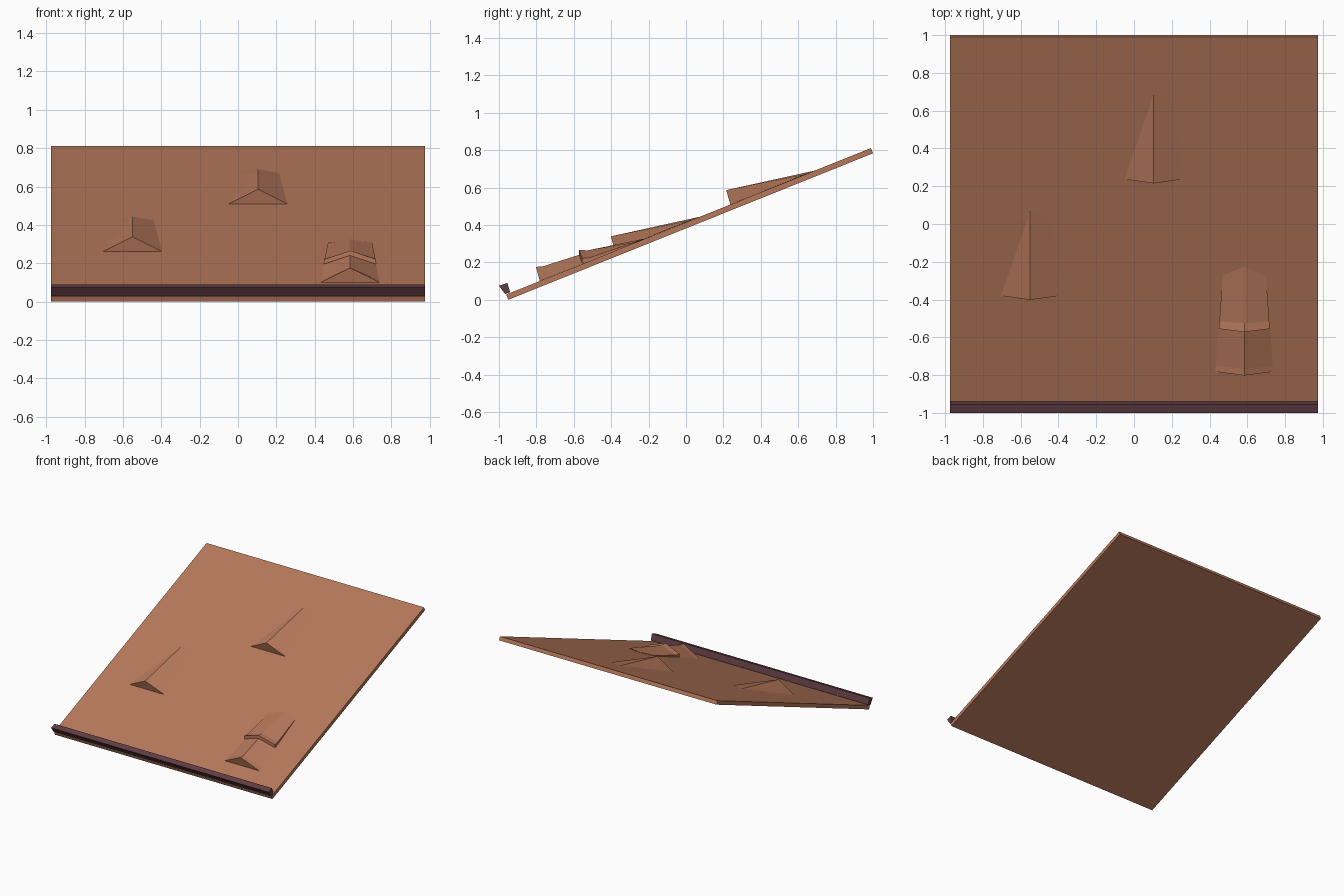
import bpy

cube = bpy.data.objects.get("Cube")
if cube:
    bpy.data.objects.remove(cube, do_unlink=True)


def material(name, rgb):
    m = bpy.data.materials.new(name)
    m.use_nodes = True
    m.diffuse_color = (*rgb, 1)
    m.node_tree.nodes["Principled BSDF"].inputs["Base Color"].default_value = (*rgb, 1)
    return m


TERRACOTTA = material("terracotta", (0.47, 0.19, 0.105))
DARK_PLUM = material("dark plum", (0.12, 0.048, 0.058))
HALF_WIDTH = 0.974


def mesh_object(name, verts, faces, mat):
    me = bpy.data.meshes.new(name)
    me.from_pydata(verts, [], faces)
    me.materials.append(mat)
    ob = bpy.data.objects.new(name, me)
    bpy.context.collection.objects.link(ob)
    return ob


def loft(name, sections, mat):
    """Closed solid through cross-sections with equal point counts."""
    n = len(sections[0])
    verts = [p for s in sections for p in s]
    faces = [tuple(range(n)), tuple(reversed(range(len(verts) - n, len(verts))))]
    for k in range(len(sections) - 1):
        for i in range(n):
            j = (i + 1) % n
            faces.append((k * n + j, k * n + i, (k + 1) * n + i, (k + 1) * n + j))
    return mesh_object(name, verts, faces, mat)


def extrude_x(name, profile, mat):
    ends = [[(x, y, z) for y, z in profile] for x in (-HALF_WIDTH, HALF_WIDTH)]
    return loft(name, ends, mat)


def surface(y):
    """Height of the roof's upper face."""
    return 0.414 + 0.401 * y


def gable(x, half, ridge, eave_y, eave_lift=0.0):
    """Triangular section: left eave, right eave, ridge."""
    z = surface(eave_y) + eave_lift
    return [(x - half, eave_y, z), (x + half, eave_y, z), (x, *ridge)]


# Sloping roof slab and the gutter along its front edge
extrude_x("roof_slab", [(-0.95, 0), (1.0, 0.783), (0.989, 0.811), (-0.961, 0.028)], TERRACOTTA)
extrude_x("gutter", [(-0.967, 0.03), (-0.94, 0.04), (-0.955, 0.09), (-1.0, 0.075)], DARK_PLUM)

# Two plain dormers whose ridges run back into the roof
for name, x, y in (("upper_dormer", 0.104, 0.215), ("middle_dormer", -0.55, -0.402)):
    loft(name, [
        gable(x, 0.154, (y, surface(y) + 0.086), y + 0.022),
        gable(x, 0.11, (y + 0.476, surface(y + 0.476)), y + 0.425, 0.001),
    ], TERRACOTTA)

# Lower dormer with a short level lip, stepping up into a larger hood
X = 0.584
loft("lower_dormer", [
    gable(X, 0.154, (-0.802, 0.176), -0.782),
    gable(X, 0.150, (-0.767, 0.178), -0.75),
    gable(X, 0.135, (-0.54, 0.25), -0.53),
], TERRACOTTA)


def chevron(y, half, ridge_z, eave_z, drop, eave_y):
    """Thin inverted-V section: top edge, then underside."""
    return [(X - half, eave_y, eave_z - drop), (X, y, ridge_z - drop),
            (X + half, eave_y, eave_z - drop), (X + half, eave_y, eave_z),
            (X, y, ridge_z), (X - half, eave_y, eave_z)]


loft("dormer_hood", [
    chevron(-0.572, 0.135, 0.266, 0.221, 0.025, -0.555),
    chevron(-0.525, 0.132, 0.264, 0.225, 0.025, -0.515),
    chevron(-0.225, 0.115, 0.326, 0.307, 0.012, -0.275),
], TERRACOTTA)
